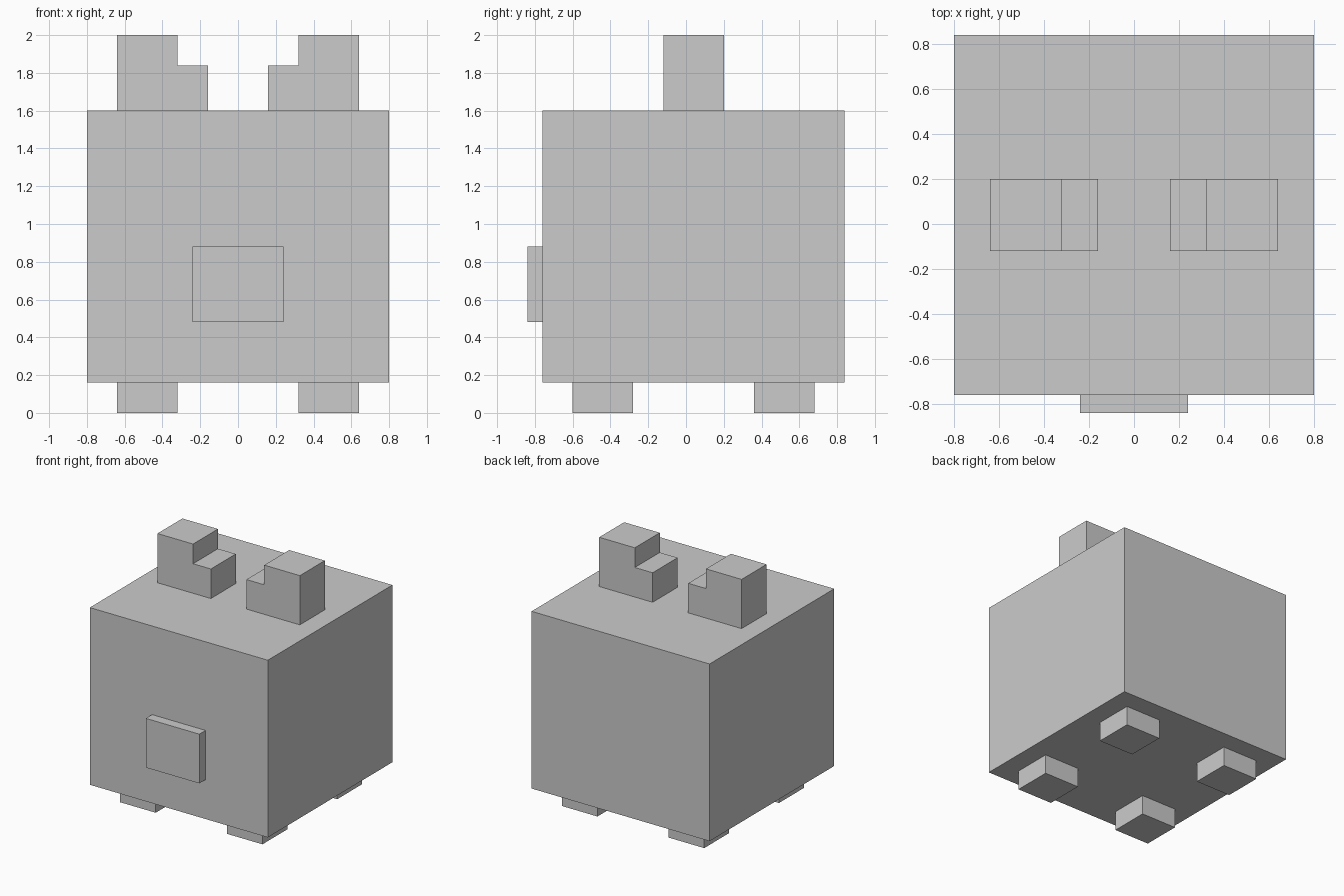
import bpy
import bmesh

if "Cube" in bpy.data.objects:
    bpy.data.objects.remove(bpy.data.objects["Cube"])


def extrude_profile(name, profile, y0, y1):
    """Extrude an (x, z) outline along y."""
    bm = bmesh.new()
    face = bm.faces.new([bm.verts.new((x, y0, z)) for x, z in profile])
    ext = bmesh.ops.extrude_face_region(bm, geom=[face])
    verts = [g for g in ext["geom"] if isinstance(g, bmesh.types.BMVert)]
    bmesh.ops.translate(bm, verts=verts, vec=(0, y1 - y0, 0))
    bmesh.ops.recalc_face_normals(bm, faces=bm.faces)
    mesh = bpy.data.meshes.new(name)
    bm.to_mesh(mesh)
    bm.free()
    obj = bpy.data.objects.new(name, mesh)
    bpy.context.collection.objects.link(obj)
    return obj


def box(name, x0, x1, y0, y1, z0, z1):
    return extrude_profile(name, [(x0, z0), (x1, z0), (x1, z1), (x0, z1)], y0, y1)


# Body and snout
box("body", -0.8, 0.8, -0.76, 0.84, 0.16, 1.6)
box("snout", -0.24, 0.24, -0.84, -0.76, 0.48, 0.88)

# Mirrored pairs: feet and stepped ears
ear = [(0.16, 1.6), (0.64, 1.6), (0.64, 2.0), (0.32, 2.0), (0.32, 1.84), (0.16, 1.84)]
for side, s in (("left", -1), ("right", 1)):
    for end, y in (("front", -0.6), ("back", 0.36)):
        box(f"{end}_{side}_foot", s * 0.32, s * 0.64, y, y + 0.32, 0, 0.16)
    extrude_profile(f"{side}_ear", [(s * x, z) for x, z in ear], -0.12, 0.2)
